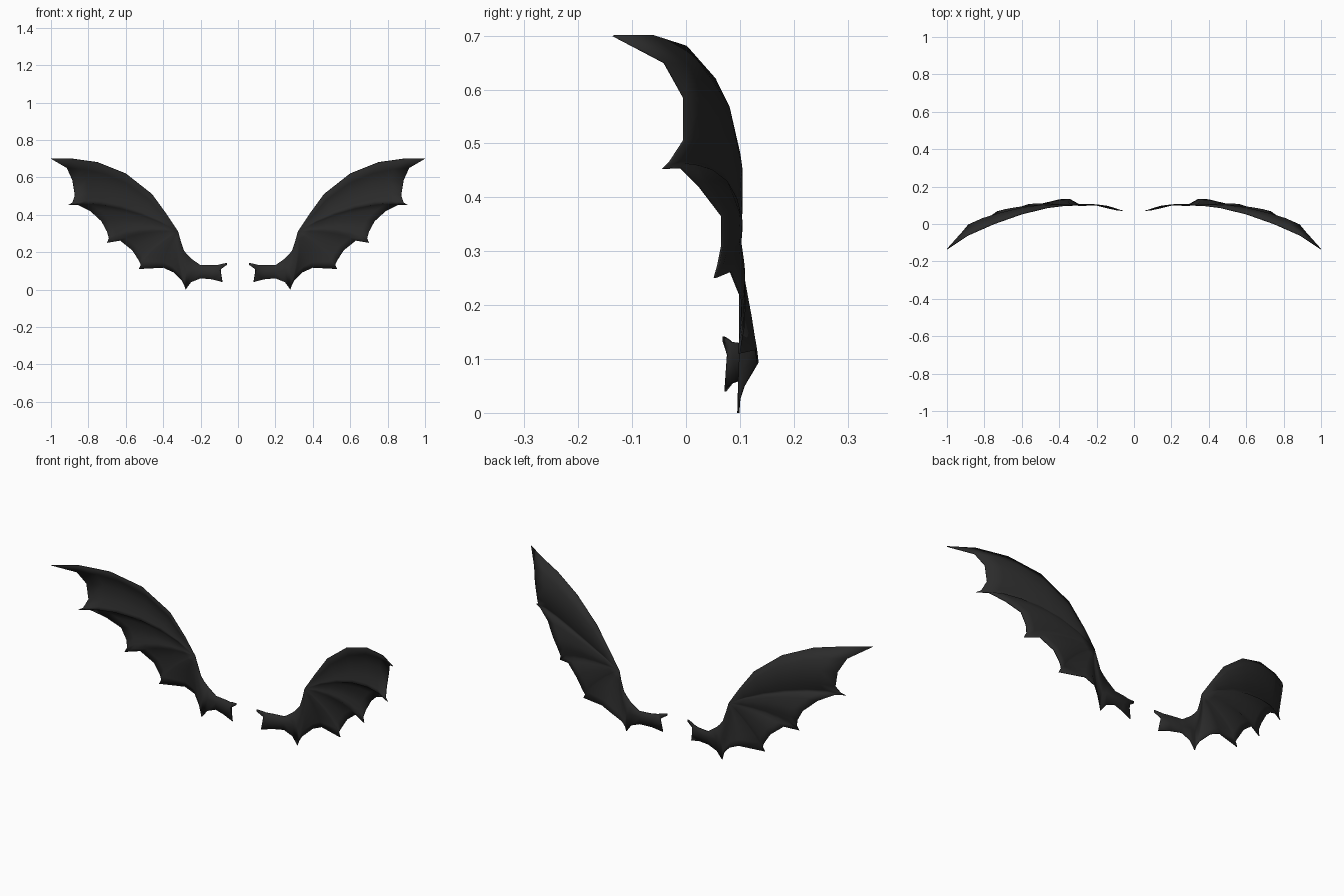
import bpy, bmesh
from mathutils import Vector

# One dark leathery colour
dark = bpy.data.materials.new("charcoal leather")
dark.diffuse_color = (0.024, 0.024, 0.024, 1)

W = (.32, .1, .31)  # wrist, where all fingers meet
# Finger bones, wrist to tip
fingers = [[Vector(p) for p in [W] + f] for f in [
    [(.38, .097, .40), (.46, .087, .51), (.60, .053, .62), (.75, 0, .68), (.89, -.062, .70), (1, -.135, .70)],
    [(.42, .098, .365), (.52, .088, .405), (.63, .065, .437), (.74, .03, .457), (.83, -.006, .463), (.905, -.043, .453)],
    [(.39, .1, .318), (.46, .097, .317), (.53, .09, .31), (.60, .08, .295), (.66, .067, .273), (.70, .053, .25)],
    [(.36, .1, .285), (.40, .102, .255), (.44, .104, .22), (.475, .104, .185), (.505, .102, .15), (.53, .098, .11)],
    [(.322, .1, .26), (.32, .1, .21), (.313, .1, .155), (.303, .1, .10), (.291, .098, .045), (.28, .097, 0)],
]]
# Scalloped membrane edges between neighbouring finger tips
scallops = [
    [(.915, -.04, .65), (.885, -.004, .585), (.872, -.004, .505), (.885, -.03, .465)],
    [(.86, -.01, .455), (.79, .025, .42), (.73, .067, .365), (.70, .067, .31), (.69, .06, .275)],
    [(.63, .083, .262), (.565, .104, .21), (.53, .106, .155), (.519, .102, .133)],
    [(.40, .13, .117), (.345, .133, .093), (.30, .108, .05), (.287, .1, .025)],
]
# Arm membrane: rungs from upper to lower edge, root to wrist
rungs = [
    ((.06, .07, .142), (.06, .07, .132)), ((.088, .078, .137), (.095, .077, .108)),
    ((.105, .084, .132), (.083, .073, .04)), ((.14, .095, .13), (.14, .085, .055)),
    ((.20, .103, .13), (.20, .1, .06)), ((.25, .106, .165), (.25, .1, .04)),
    ((.272, .105, .187), (.28, .097, 0)), ((.282, .105, .2), (.291, .098, .045)),
    ((.29, .105, .21), (.303, .1, .10)), ((.30, .105, .24), (.313, .1, .155)),
    ((.308, .104, .265), (.32, .1, .21)), ((.315, .102, .29), (.322, .1, .26)), (W, W),
]

bm = bmesh.new()


def add_grid(rows):
    vs = [[bm.verts.new(p) for p in row] for row in rows]
    for a, b in zip(vs, vs[1:]):
        for i in range(len(a) - 1):
            bm.faces.new((a[i], a[i + 1], b[i + 1], b[i]))


# Finger membranes: blend neighbouring bones and pull in towards the scallop
for fa, fb, sc in zip(fingers, fingers[1:], scallops):
    edge = [fa[-1]] + [Vector(p) for p in sc] + [fb[-1]]
    dist = [0]
    for p, q in zip(edge, edge[1:]):
        dist.append(dist[-1] + (q - p).length)
    rows = []
    for k in range(7):
        r = k / 6
        row = []
        for p, d in zip(edge, dist):
            t = d / dist[-1]
            row.append(fa[k].lerp(fb[k], t) + (p - fa[-1].lerp(fb[-1], t)) * r ** 1.5)
        rows.append(row)
    add_grid(rows)

add_grid([[Vector(a), Vector(a).lerp(Vector(b), .5), Vector(b)] for a, b in rungs])

bmesh.ops.remove_doubles(bm, verts=bm.verts, dist=.0005)
bmesh.ops.dissolve_degenerate(bm, edges=bm.edges, dist=.0001)
bmesh.ops.recalc_face_normals(bm, faces=bm.faces)
for f in bm.faces:
    f.smooth = True
if sum(f.normal.y * f.calc_area() for f in bm.faces) > 0:
    bmesh.ops.reverse_faces(bm, faces=bm.faces)

mesh = bpy.data.meshes.new("wings")
bm.to_mesh(mesh)
bm.free()
mesh.materials.append(dark)
wings = bpy.data.objects.new("wings", mesh)
bpy.context.collection.objects.link(wings)

# Thin skin, then the opposite wing
thick = wings.modifiers.new("skin thickness", 'SOLIDIFY')
thick.thickness = .004
thick.offset = 0
mirror = wings.modifiers.new("other wing", 'MIRROR')
mirror.use_axis = (True, False, False)
mirror.use_mirror_merge = False
